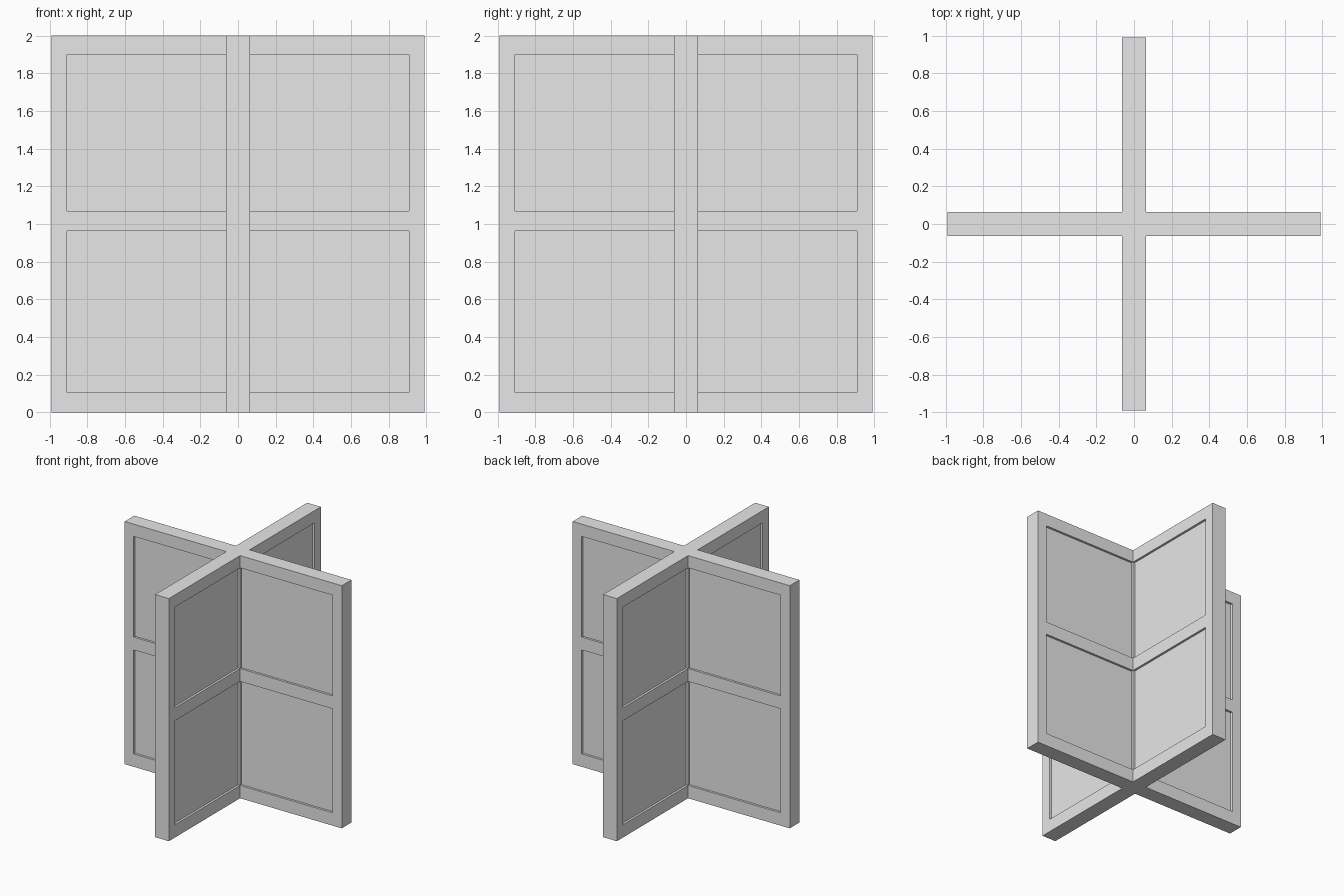
import bpy
import math
from mathutils import Matrix

cube = bpy.data.objects.get("Cube")
if cube:
    bpy.data.objects.remove(cube, do_unlink=True)

# One plain grey for everything
grey = bpy.data.materials.new("plain_grey")
grey.use_nodes = True
grey.diffuse_color = (0.8, 0.8, 0.8, 1)
grey.node_tree.nodes["Principled BSDF"].inputs["Base Color"].default_value = (0.8, 0.8, 0.8, 1)

HALF = 0.0625      # half thickness of the frame
RECESS = 0.018     # depth of the panels behind the frame
REACH = 0.99       # length of a wing from the centre
STILE = 0.907      # inner edge of the end stile
HEIGHT = 2.0
BOTTOM, MID_LOW, MID_HIGH, TOP = 0.106, 0.963, 1.069, 1.899


def box(name, x, y, z, angle=0):
    """Box from ranges, turned about the vertical axis."""
    corners = [(a, b, c) for a in x for b in y for c in z]
    faces = [(0, 1, 3, 2), (4, 6, 7, 5), (0, 4, 5, 1),
             (2, 3, 7, 6), (0, 2, 6, 4), (1, 5, 7, 3)]
    mesh = bpy.data.meshes.new(name)
    mesh.from_pydata(corners, [], faces)
    mesh.transform(Matrix.Rotation(angle, 4, "Z"))
    mesh.materials.append(grey)
    obj = bpy.data.objects.new(name, mesh)
    bpy.context.collection.objects.link(obj)
    return obj


# Central post
box("centre_post", (-HALF, HALF), (-HALF, HALF), (0, HEIGHT))

# Four identical wings: rails, end stile and recessed panels
thick = (-HALF, HALF)
thin = (-HALF + RECESS, HALF - RECESS)
for i, side in enumerate(("left", "back", "right", "front")):
    turn = i * math.pi / 2
    box(side + "_bottom_rail", (HALF, REACH), thick, (0, BOTTOM), turn)
    box(side + "_top_rail", (HALF, REACH), thick, (TOP, HEIGHT), turn)
    box(side + "_middle_rail", (HALF, STILE), thick, (MID_LOW, MID_HIGH), turn)
    box(side + "_end_stile", (STILE, REACH), thick, (BOTTOM, TOP), turn)
    box(side + "_lower_panel", (HALF, STILE), thin, (BOTTOM, MID_LOW), turn)
    box(side + "_upper_panel", (HALF, STILE), thin, (MID_HIGH, TOP), turn)
